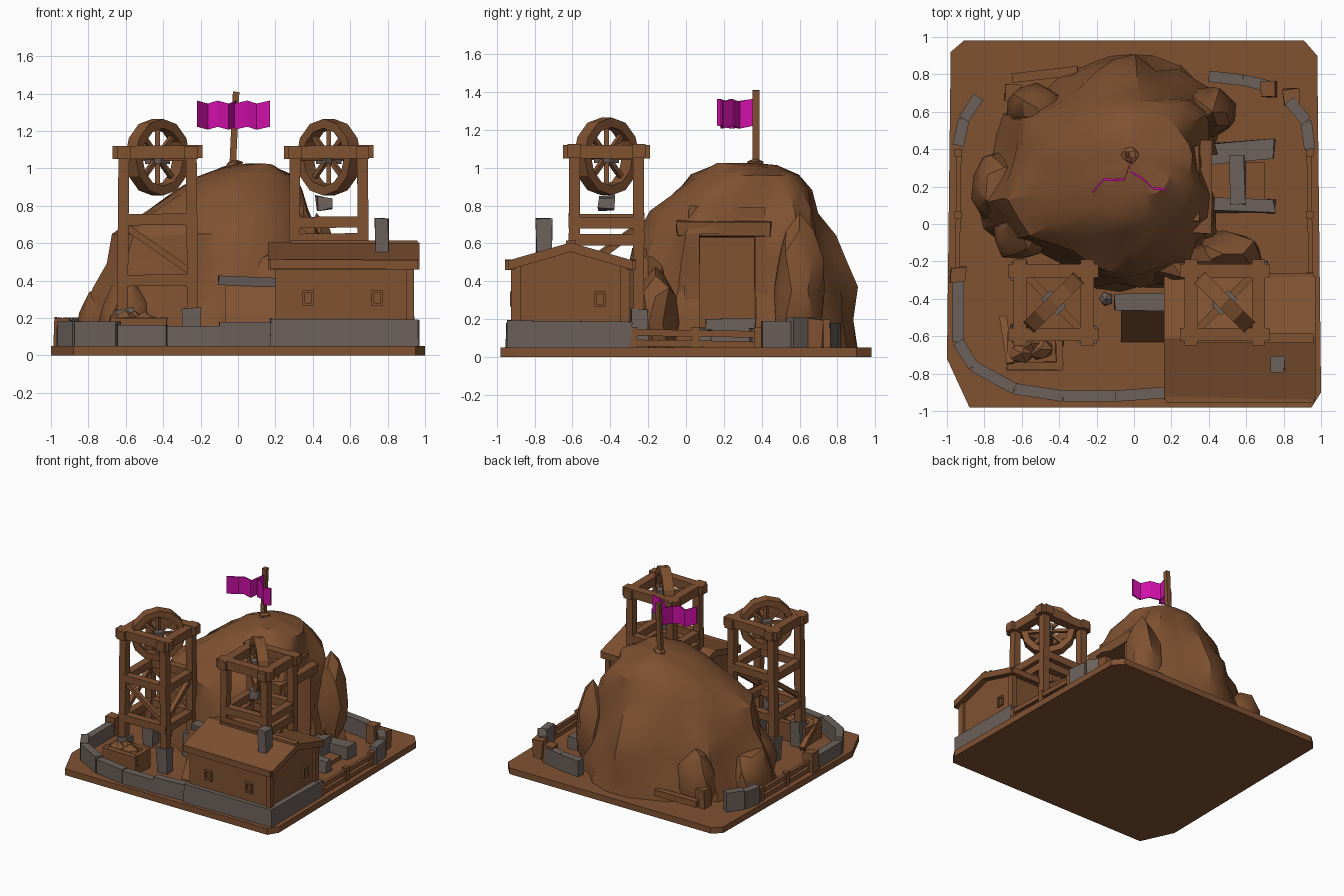
import bpy, bmesh, math, random
from mathutils import Vector, Matrix, noise

if "Cube" in bpy.data.objects:
    bpy.data.objects.remove(bpy.data.objects["Cube"])
random.seed(4)

def material(name, c):
    m = bpy.data.materials.new(name)
    m.diffuse_color = (*c, 1)
    m.use_nodes = True
    m.node_tree.nodes["Principled BSDF"].inputs["Base Color"].default_value = m.diffuse_color
    return m

BROWN = material("earth_brown", (0.215, 0.084, 0.031))
GREY = material("stone_grey", (0.15, 0.12, 0.105))
PINK = material("flag_magenta", (0.62, 0.005, 0.39))

def make(name, verts, faces, mat):
    me = bpy.data.meshes.new(name)
    me.from_pydata([tuple(v) for v in verts], [], faces)
    bm = bmesh.new(); bm.from_mesh(me)
    bmesh.ops.recalc_face_normals(bm, faces=bm.faces)
    bm.to_mesh(me); bm.free()
    me.materials.append(mat)
    ob = bpy.data.objects.new(name, me)
    bpy.context.collection.objects.link(ob)
    return ob

BOX = [(0, 1, 3, 2), (4, 6, 7, 5), (0, 4, 5, 1), (2, 3, 7, 6), (0, 2, 6, 4), (1, 5, 7, 3)]

def box(name, x, y, z, mat=BROWN, jit=0.0, rot=0.0):
    vs = [Vector((a, b, c)) + Vector([random.uniform(-jit, jit) for _ in range(3)])
          for a in x for b in y for c in z]
    mid = Vector((sum(x) / 2, sum(y) / 2, 0))
    r = Matrix.Rotation(rot, 3, 'Z')
    return make(name, [r @ (v - mid) + mid for v in vs], BOX, mat)

def beam(name, p, q, w=0.05, mat=BROWN, h=None):
    """Square timber between two points"""
    p, q, h = Vector(p), Vector(q), h or w
    d = (q - p).normalized()
    side = d.cross(Vector((0, 0, 1)))
    side = side.normalized() if side.length > 0.01 else Vector((1, 0, 0))
    up = side.cross(d)
    vs = [e + side * a * w / 2 + up * b * h / 2 for e in (p, q) for a in (-1, 1) for b in (-1, 1)]
    return make(name, vs, BOX, mat)

def prism(name, poly, a, b, axis, mat=BROWN):
    """Extrude a 2D outline along x (yz outline) or z (xy outline)"""
    n = len(poly)
    f = (lambda u, v, t: (t, u, v)) if axis == 'x' else (lambda u, v, t: (u, v, t))
    vs = [f(u, v, t) for t in (a, b) for u, v in poly]
    fs = [tuple(range(n)), tuple(range(n, 2 * n))]
    fs += [(i, (i + 1) % n, n + (i + 1) % n, n + i) for i in range(n)]
    return make(name, vs, fs, mat)

def wall(name, pts, h=0.17, w=0.06, mat=GREY):
    """Low stone wall as one block per path segment"""
    for a, b in zip(pts, pts[1:]):
        top = h + random.uniform(-0.015, 0.015)
        beam(name, (*a, (top + 0.04) / 2), (*b, (top + 0.04) / 2), w, mat, top - 0.04)

def rock(name, loc, size, mat=BROWN, sub=2):
    bm = bmesh.new()
    bmesh.ops.create_icosphere(bm, subdivisions=sub, radius=1)
    for v in bm.verts:
        v.co *= 1 + 0.25 * noise.noise(v.co * 1.5 + Vector(loc) * 9)
        v.co = Vector(v.co[i] * size[i] + loc[i] for i in range(3))
        v.co.z = max(v.co.z, 0.03)
    me = bpy.data.meshes.new(name); bm.to_mesh(me); bm.free()
    me.materials.append(mat)
    ob = bpy.data.objects.new(name, me)
    bpy.context.collection.objects.link(ob)
    return ob

# ground plate with cut corners
prism("ground_plate", [(-.88, -.98), (.95, -.98), (1, -.9), (.98, .9), (.91, .98),
                       (-.91, .98), (-.98, .92), (-1, -.72)], 0, 0.05, 'z')

# rocky hill lofted from an uneven footprint to a round top
FOOT = [(.40, .25), (.45, .5), (.52, .64), (.25, .85), (0, .94), (-.25, .86), (-.5, .72), (-.68, .58),
        (-.78, .35), (-.87, .1), (-.7, -.12), (-.4, -.2), (-.2, -.32), (.02, -.36), (.3, -.3), (.45, -.1)]
LEVELS = [(.03, 0), (.2, .1), (.36, .19), (.5, .29), (.64, .42), (.77, .57), (.88, .78), (.96, .97), (1.01, 1.4)]
N, verts = 32, []
for z, f in LEVELS:
    for i in range(N):
        a = Vector(FOOT[i // 2]); b = Vector(FOOT[(i // 2 + 1) % 16])
        base = a.lerp(b, 0.5 * (i % 2))
        t = 2 * math.pi * i / N
        c, s = math.cos(t), math.sin(t)
        g = min(f, 1) ** (1 + 0.6 * max(0, -s))
        p = base.lerp(Vector((.04 + .27 * c, .32 + .26 * s)), g)
        if f > 1:
            p = p.lerp(Vector((.02, .36)), 0.45)
        n = 0.075 * noise.noise(Vector((p.x * 4.5, p.y * 4.5, z * 4)))
        verts.append((p.x + n * c, p.y + n * s, z + 0.3 * n * (z > .1)))
L = len(LEVELS)
faces = [(k * N + i, k * N + (i + 1) % N, (k + 1) * N + (i + 1) % N, (k + 1) * N + i)
         for k in range(L - 1) for i in range(N)]
verts.append((.0, .37, 1.025))
faces += [((L - 1) * N + i, (L - 1) * N + (i + 1) % N, L * N) for i in range(N)]
faces.append(tuple(range(N)))
hill = make("hill", verts, faces, BROWN)

# tunnel cut into the right flank
cutter = box("tunnel_cutter", (.2, .9), (.07, .37), (.045, .65))
mod = hill.modifiers.new("tunnel", 'BOOLEAN')
mod.object, mod.operation, mod.solver = cutter, 'DIFFERENCE', 'EXACT'
bpy.context.view_layer.update()
cut = bpy.data.meshes.new_from_object(hill.evaluated_get(bpy.context.evaluated_depsgraph_get()))
hill.modifiers.clear(); hill.data = cut
bpy.data.objects.remove(cutter)

# boulders round the hill foot
rocks = [hill]
for p, s in [((.48, -.16, .18), (.2, .12, .3)), ((.2, -.2, .25), (.28, .14, .32)), ((-.6, -.05, .15), (.16, .14, .25)),
             ((.42, .6, .35), (.13, .14, .36)), ((-.52, .62, .15), (.16, .13, .3)), ((-.72, .2, .1), (.15, .2, .25))]:
    rocks.append(rock("boulder", p, s))
for ob in rocks:
    bpy.ops.object.select_all(action='DESELECT')
    ob.select_set(True); bpy.context.view_layer.objects.active = ob
    bpy.ops.object.shade_smooth_by_angle(angle=math.radians(28))

# tunnel portal: posts, lintel, cap
for y in ((-.01, .07), (.36, .43)):
    box("portal_post", (.28, .40), y, (.05, .65), jit=.006)
box("portal_lintel", (.27, .41), (-.05, .45), (.64, .72), jit=.008)
box("portal_cap", (.2, .35), (.02, .41), (.71, .79), jit=.01)

# stone kerbs and crosspiece leading from the tunnel
box("track_kerb", (.37, .75), (.33, .44), (.04, .15), GREY, .01, .06)
box("track_kerb", (.39, .75), (.06, .13), (.04, .15), GREY, .01, -.04)
box("track_block", (.52, .59), (.1, .36), (.05, .2), GREY, .01)
box("track_plank", (.40, .7), (.13, .33), (.04, .08))

# front ramp with stone sill
prism("front_ramp", [(-.38, .05), (-.38, .38), (-.45, .38), (-.63, .06), (-.63, .04)], -.07, .22, 'x')
box("ramp_sill", (-.1, .24), (-.46, -.37), (.37, .42), GREY, .01)
rock("loose_stone", (-.15, -.4, .08), (.04, .04, .05), GREY, 1)
rock("loose_stone", (.2, -.67, .1), (.04, .04, .1), GREY, 1)

# winding wheel
def wheel(cx, cy, cz, ang):
    n, vs, fs = 12, [], []
    for i in range(n):
        t = 2 * math.pi * i / n
        for r, y in ((.205, -.04), (.205, .04), (.155, .04), (.155, -.04)):
            vs.append(Vector((r * math.cos(t), y, r * math.sin(t))))
        j = (i + 1) % n
        fs += [(4 * i + k, 4 * i + (k + 1) % 4, 4 * j + (k + 1) % 4, 4 * j + k) for k in range(4)]
    M = Matrix.Translation((cx, cy, cz)) @ Matrix.Rotation(ang, 4, 'Z')
    make("wheel_rim", [M @ v for v in vs], fs, BROWN)
    for k in range(4):
        d = Vector((math.cos(k * math.pi / 4), 0, math.sin(k * math.pi / 4))) * .17
        beam("wheel_spoke", M @ d, M @ -d, .025)
    beam("wheel_axle", M @ Vector((0, -.24, 0)), M @ Vector((0, .24, 0)), .04)
    beam("wheel_hub", M @ Vector((0, -.06, 0)), M @ Vector((0, .06, 0)), .07, GREY)

# winding towers
def tower(cx, cy, mids, ang):
    hx, hy = .18, .17
    for sx in (-1, 1):
        for sy in (-1, 1):
            x, y = cx + sx * hx, cy + sy * hy
            beam("tower_post", (x * 1.0 + sx * .01, y, .05), (x, y, 1.08), .058)
            box("tower_foot", (x - .045, x + .045), (y - .045, y + .045), (.04, .25), GREY, .01)
        for z, w, o in [(1.085, .07, .06)] + [(m, .06, .03) for m in mids]:
            beam("tower_beam", (cx - hx - o, cy + sx * hy, z), (cx + hx + o, cy + sx * hy, z + .005), w)
            beam("tower_beam", (cx + sx * hx, cy - hy - o, z), (cx + sx * hx, cy + hy + o, z), w)
        z0, z1 = mids[-1] - .28, mids[-1] - .03
        beam("tower_brace", (cx - hx, cy + sx * hy, z1), (cx + hx, cy + sx * hy, z0), .035)
        beam("tower_brace", (cx + sx * hx, cy - hy, z0), (cx + sx * hx, cy + hy, z1), .035)
    wheel(cx, cy, 1.06, ang)

tower(-.43, -.42, (.4, .725), math.pi / 4)
tower(.485, -.42, (.62, .71), -math.pi / 4)
box("hoist_bucket", (.42, .5), (-.46, -.38), (.78, .85), GREY, .01)

# house: stone footing, walls, gable roof, chimney, window frames
box("house_footing", (.17, .96), (-.95, -.29), (.04, .19), GREY, .008)
prism("house_walls", [(-.91, .15), (-.91, .49), (-.61, .58), (-.31, .49), (-.31, .15)], .2, .92, 'x')
prism("house_roof", [(-.94, .46), (-.94, .51), (-.61, .605), (-.28, .51), (-.28, .46), (-.61, .555)], .16, .97, 'x')
beam("roof_ridge", (.28, -.61, .59), (.96, -.61, .59), .05)
for y in (-.93, -.29):
    beam("eave_beam", (.17, y, .49), (.96, y, .485), .05)
for y in (-.9, -.32):
    box("corner_post", (.9, .94), (y - .025, y + .025), (.15, .5))
box("chimney", (.735, .805), (-.79, -.71), (.5, .73), GREY, .006)

def window(u, side):
    for d0, d1, z0, z1 in ((-.03, -.018, .27, .345), (.018, .03, .27, .345), (-.03, .03, .335, .347), (-.03, .03, .266, .28)):
        r = (u + d0, u + d1)
        if side == 'front':
            box("window_frame", r, (-.93, -.905), (z0, z1))
        else:
            box("window_frame", (.915, .935), r, (z0, z1))
window(.375, 'front'); window(.745, 'front'); window(-.455, 'right')

# perimeter walls, fences and gate posts
wall("stone_wall", [(-.83, .68), (-.91, .56), (-.94, .42)], .2)
wall("stone_wall", [(-.94, -.28), (-.94, -.63), (-.86, -.76), (-.64, -.88), (-.38, -.92), (-.1, -.92), (.18, -.9)])
wall("stone_wall", [(.83, .66), (.92, .55), (.94, .4)], .2)
wall("stone_wall", [(.4, .79), (.58, .77), (.75, .73)], .17)
for sx in (-1, 1):
    for z in (.075, .13):
        beam("fence_rail", (sx * .945, -.29, z), (sx * .935, .4, z - .01), .025, h=.035)
    for y in (-.28, .05, .38):
        box("fence_post", (sx * .94 - .02, sx * .94 + .02), (y - .02, y + .02), (.04, .16))
for x, y in ((.72, .72), (-.65, .7), (.84, .68), (-.94, -.27)):
    box("gate_post", (x - .04, x + .04), (y - .04, y + .04), (.04, .2), jit=.008)
beam("back_rail", (-.65, .78, .1), (-.3, .82, .12), .05)

# ore crate with lumps
for y in ((-.78, -.74), (-.62, -.58)):
    box("crate_side", (-.68, -.38), y, (.05, .2), jit=.006)
for x in ((-.68, -.64), (-.42, -.38)):
    box("crate_end", x, (-.76, -.6), (.05, .2), jit=.006)
for x, y in ((-.6, -.69), (-.5, -.67), (-.55, -.64)):
    rock("ore_lump", (x, y, .17), (.08, .06, .07), BROWN, 1)
beam("leaning_plank", (-.7, -.5, .07), (-.66, -.75, .2), .04)

# flag pole with two wavy pennants
beam("flag_pole", (-.03, .37, .98), (-.01, .37, 1.41), .035)
rock("pole_base", (-.02, .37, 1.02), (.05, .05, .03), BROWN, 1)
for path in ([(-.01, .355), (-.05, .24), (-.11, .235), (-.16, .24), (-.22, .17)],
             [(-.01, .355), (-.02, .28), (.05, .24), (.1, .19), (.17, .185)]):
    n = len(path)
    vs = [(x, y + o, z + .008 * (-1) ** i) for o in (-.006, .006) for z in (1.215, 1.355)
          for i, (x, y) in enumerate(path)]
    rows = [0, n, 3 * n, 2 * n]
    fs = [(rows[k] + i, rows[k] + i + 1, rows[(k + 1) % 4] + i + 1, rows[(k + 1) % 4] + i)
          for k in range(4) for i in range(n - 1)]
    fs += [tuple(r for r in rows), tuple(r + n - 1 for r in rows)]
    make("flag", vs, fs, PINK)
